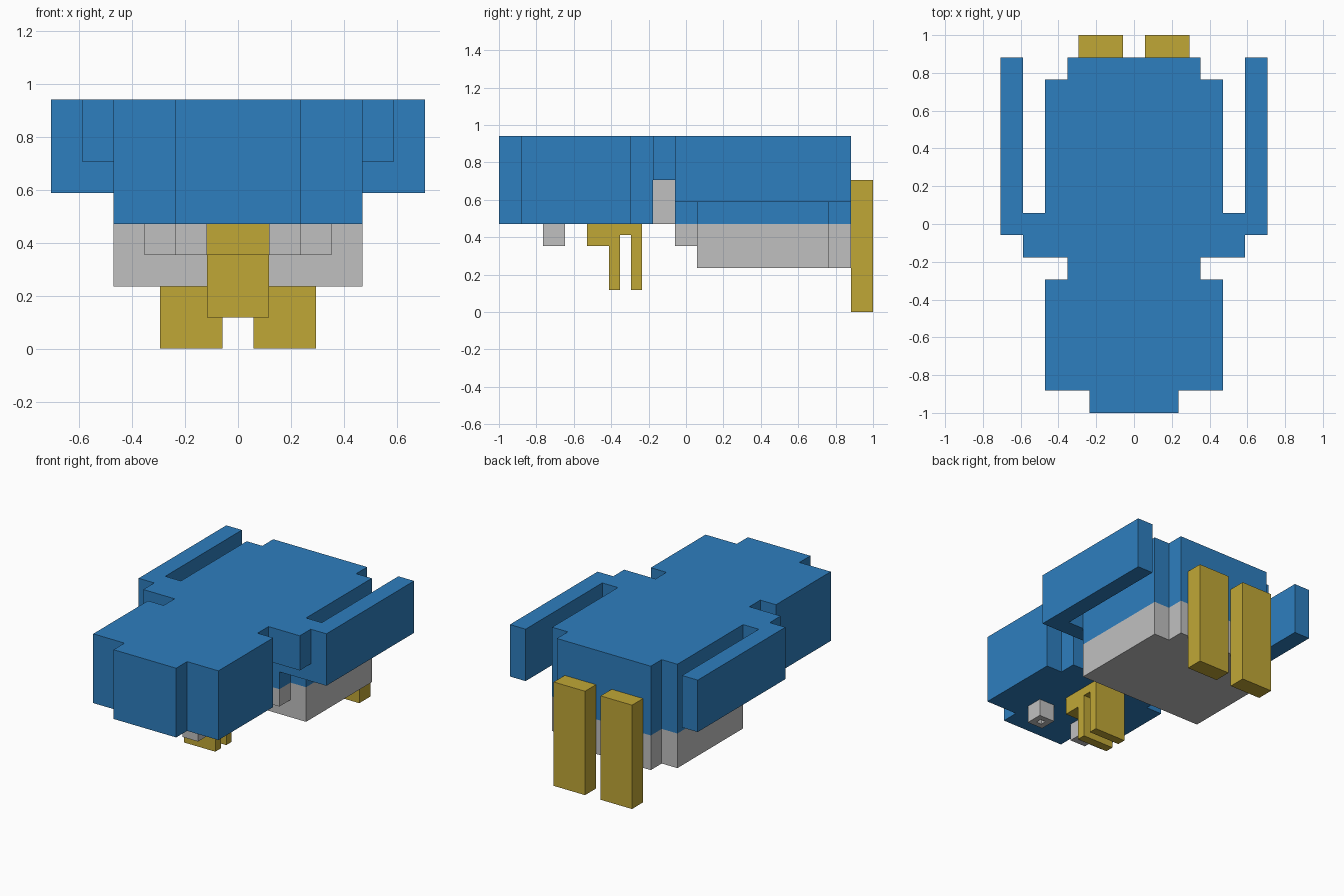
import bpy
import bmesh
from mathutils import Vector

if "Cube" in bpy.data.objects:
    bpy.data.objects.remove(bpy.data.objects["Cube"], do_unlink=True)

U = 2 / 17  # one block; y counts blocks from the front tip


def material(name, rgb):
    m = bpy.data.materials.new(name)
    m.use_nodes = True
    m.diffuse_color = (*rgb, 1)
    m.node_tree.nodes["Principled BSDF"].inputs["Base Color"].default_value = (*rgb, 1)
    return m


BLUE = material("blue", (0.027, 0.21, 0.52))
GREY = material("light grey", (0.53, 0.53, 0.53))
GOLD = material("mustard yellow", (0.53, 0.386, 0.037))


def prism(name, outline, low, high, mat, along="z"):
    """Extrude an outline: (x, y) pairs along z, or (y, z) pairs along x."""
    def place(p, h):
        x, y, z = (p[0], p[1], h) if along == "z" else (h, p[0], p[1])
        return Vector((x, y - 8.5, z)) * U

    bm = bmesh.new()
    face = bm.faces.new([bm.verts.new(place(p, low)) for p in outline])
    grown = bmesh.ops.extrude_face_region(bm, geom=[face])["geom"]
    shift = place(outline[0], high) - place(outline[0], low)
    bmesh.ops.translate(bm, vec=shift, verts=[g for g in grown if isinstance(g, bmesh.types.BMVert)])
    bmesh.ops.recalc_face_normals(bm, faces=bm.faces)
    me = bpy.data.meshes.new(name)
    bm.to_mesh(me)
    bm.free()
    me.materials.append(mat)
    ob = bpy.data.objects.new(name, me)
    bpy.context.collection.objects.link(ob)
    return ob


def slab(name, steps, low, high, mat):
    """Symmetric stepped plan; each step is (start y, end y, half width)."""
    half = [(w, y) for a, b, w in steps for y in (a, b)]
    return prism(name, half + [(-x, y) for x, y in reversed(half)], low, high, mat)


def pair(name, outline, low, high, mat):
    prism("left_" + name, outline, low, high, mat)
    prism("right_" + name, [(-x, y) for x, y in outline], low, high, mat)


def rect(x0, x1, y0, y1):
    return [(x0, y0), (x1, y0), (x1, y1), (x0, y1)]


# Head with snout and neck
slab("head", [(0, 1, 2), (1, 6, 4), (6, 7, 3)], 4, 8, BLUE)

# Waist and shoulders
slab("waist", [(7, 8, 2)], 4, 6, GREY)
slab("shoulders", [(7, 8, 5)], 6, 8, BLUE)

# Body: blue upper shell over grey belly
slab("body_shell", [(8, 9, 3), (9, 15, 4), (15, 16, 3)], 4, 8, BLUE)
slab("belly", [(9, 15, 4), (15, 16, 3)], 2, 4, GREY)
slab("chest", [(8, 9, 3)], 3, 4, GREY)

# Side arms sweeping back
pair("arm", [(3, 8), (6, 8), (6, 16), (5, 16), (5, 9), (3, 9)], 5, 8, BLUE)

# Hind legs
pair("hind_leg", rect(0.5, 2.5, 16, 17), 0, 6, GOLD)

# Forked bracket under the head
prism("bracket", [(4, 4), (4, 3), (5, 3), (5, 1), (5.5, 1), (5.5, 3.5),
                  (6, 3.5), (6, 1), (6.5, 1), (6.5, 4)], -1, 1, GOLD, along="x")

# Small nozzles under the snout, each with a square hole
for side, name in ((1, "left_nozzle"), (-1, "right_nozzle")):
    a, b = 1.33, 1.67
    for x0, x1, y0, y1, part in ((1, a, 2, 3, "inner"), (b, 2, 2, 3, "outer"),
                                 (a, b, 2, 2.33, "front"), (a, b, 2.67, 3, "back")):
        prism(f"{name}_{part}_wall", [(side * x, y) for x, y in rect(x0, x1, y0, y1)], 3, 4, GREY)
